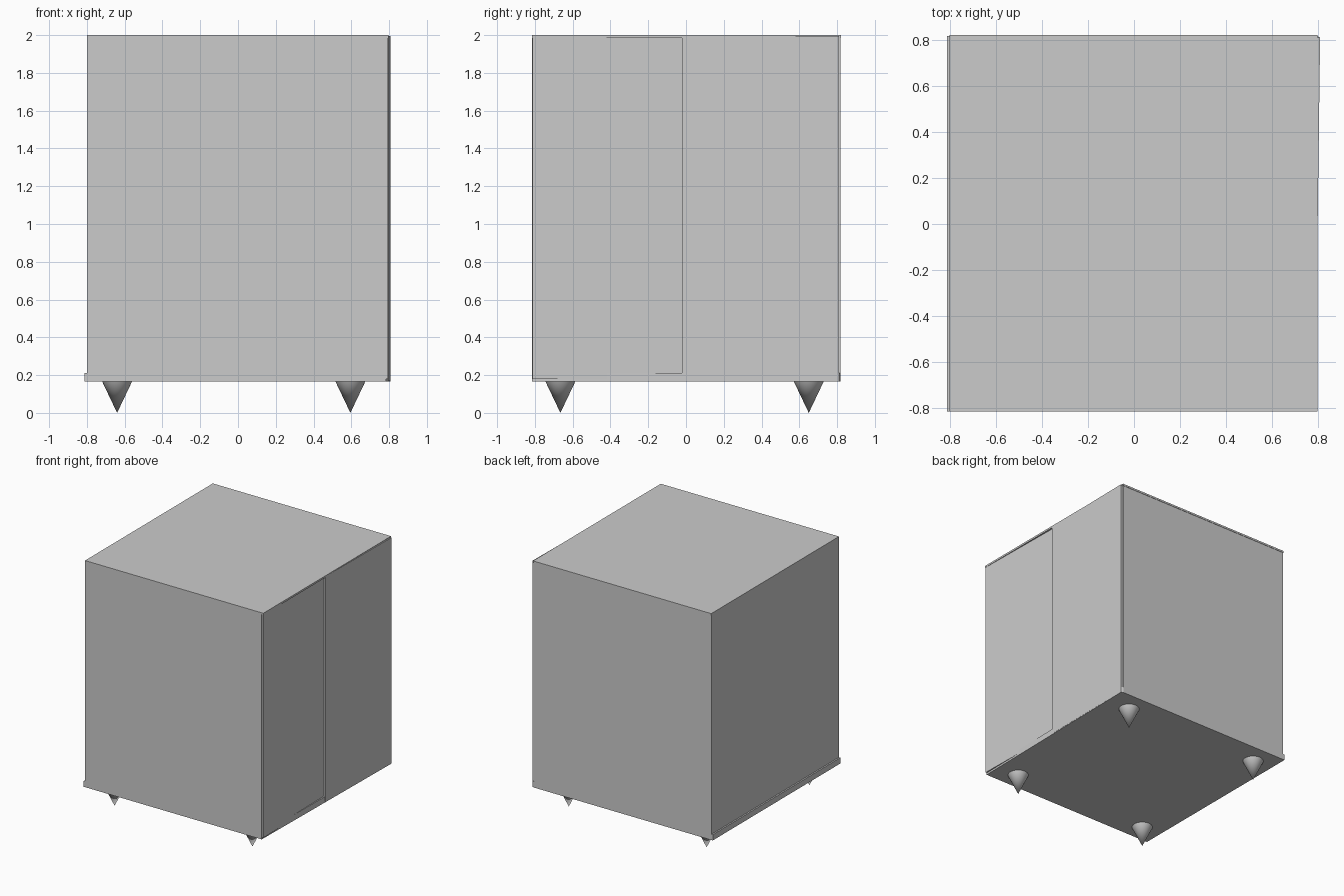
import bpy, bmesh

if "Cube" in bpy.data.objects:
    bpy.data.objects.remove(bpy.data.objects["Cube"])


def prism(name, outline, z0, z1):
    """Extrude a plan outline (x, y) from z0 to z1."""
    bm = bmesh.new()
    low = [bm.verts.new((x, y, z0)) for x, y in outline]
    face = bm.faces.new(low)
    res = bmesh.ops.extrude_face_region(bm, geom=[face])
    for v in res["geom"]:
        if isinstance(v, bmesh.types.BMVert):
            v.co.z = z1
    bmesh.ops.recalc_face_normals(bm, faces=bm.faces)
    mesh = bpy.data.meshes.new(name)
    bm.to_mesh(mesh)
    bm.free()
    obj = bpy.data.objects.new(name, mesh)
    bpy.context.collection.objects.link(obj)
    return obj


def slab(name, x0, x1, y0, y1, z0, z1):
    return prism(name, [(x0, y0), (x1, y0), (x1, y1), (x0, y1)], z0, z1)


# Cabinet core with front, back and top panels
slab("cabinet_body", -0.80, 0.775, -0.81, 0.81, 0.168, 1.99)
slab("front_panel", -0.80, 0.783, -0.815, -0.80, 0.168, 1.99)
slab("back_panel", -0.80, 0.79, 0.80, 0.817, 0.168, 1.99)
slab("top_panel", -0.80, 0.797, -0.815, 0.82, 1.985, 2.0)

# Plinth: protruding left rail and a slightly skewed right edge
prism("plinth", [(-0.812, -0.815), (0.783, -0.815), (0.808, 0.81),
                 (0.79, 0.817), (-0.812, 0.817)], 0.165, 0.212)

# Two side doors, the front one set in at the seam
prism("front_door", [(0.70, -0.812), (0.795, -0.812), (0.783, -0.02),
                     (0.70, -0.02)], 0.18, 1.99)
prism("rear_door", [(0.70, -0.02), (0.797, -0.02), (0.808, 0.81),
                    (0.70, 0.81)], 0.17, 1.995)

# Four cone feet standing on their points
for side, x in (("left", -0.64), ("right", 0.595)):
    for end, y in (("front", -0.665), ("back", 0.65)):
        bpy.ops.mesh.primitive_cone_add(vertices=32, radius1=0.0, radius2=0.08,
                                        depth=0.168, location=(x, y, 0.084))
        foot = bpy.context.object
        foot.name = f"{end}_{side}_foot"
        bpy.ops.object.shade_smooth_by_angle()
